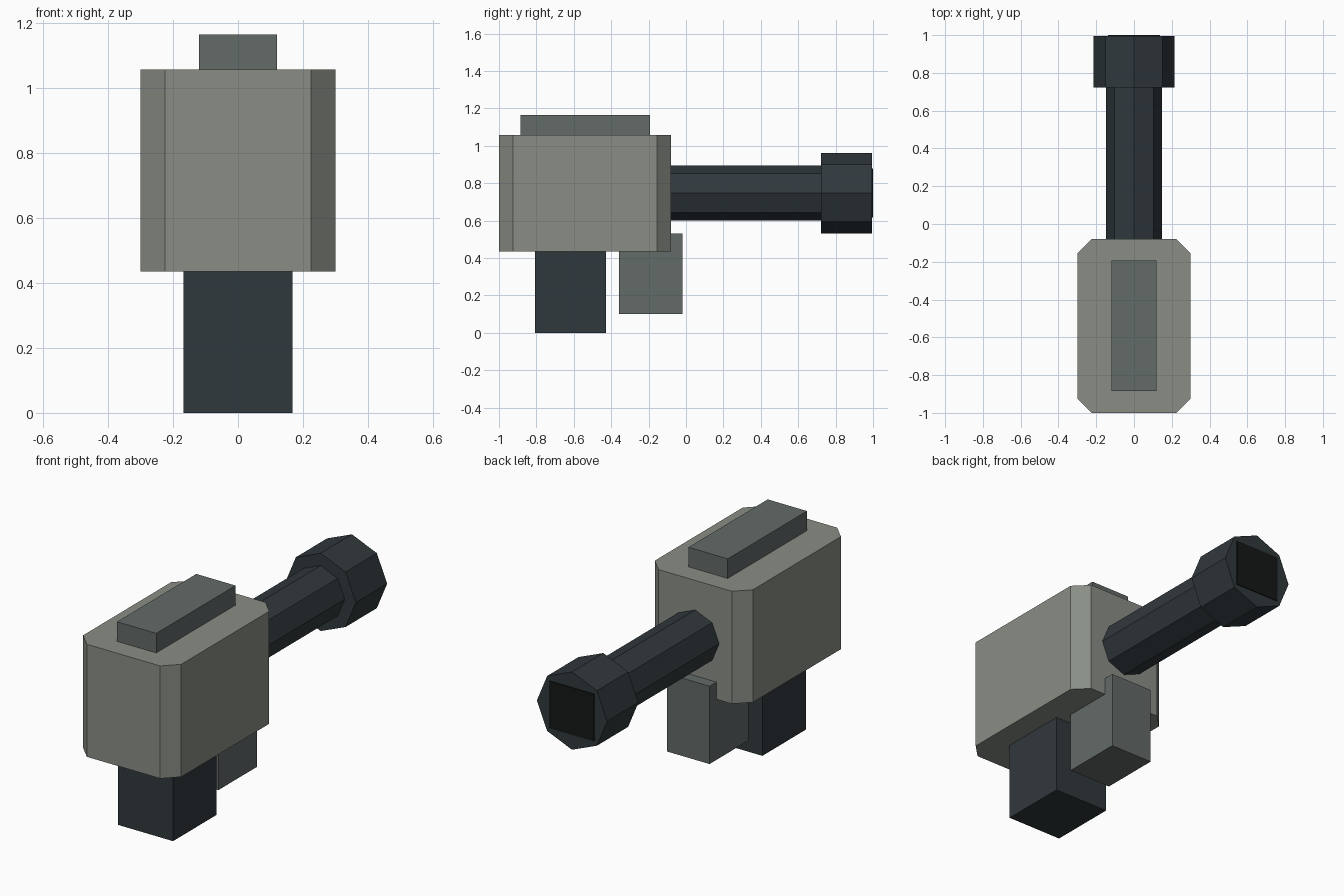
import bpy, bmesh, math
from mathutils import Matrix

if "Cube" in bpy.data.objects:
    bpy.data.objects.remove(bpy.data.objects["Cube"])


def material(name, rgb):
    m = bpy.data.materials.new(name)
    m.diffuse_color = (*rgb, 1)
    m.use_nodes = True
    m.node_tree.nodes["Principled BSDF"].inputs["Base Color"].default_value = m.diffuse_color
    return m


BODY = material("body_grey", (0.25, 0.27, 0.235))
PLATE = material("plate_grey", (0.125, 0.145, 0.14))
DARK = material("dark_steel", (0.03, 0.04, 0.045))
BLACK = material("bore_black", (0.007, 0.009, 0.009))


def finish(name, bm, mat):
    bmesh.ops.recalc_face_normals(bm, faces=bm.faces)
    mesh = bpy.data.meshes.new(name)
    bm.to_mesh(mesh)
    bm.free()
    mesh.materials.append(mat)
    obj = bpy.data.objects.new(name, mesh)
    bpy.context.collection.objects.link(obj)
    return obj


def box(name, half_x, y, z, mat, chamfer=0):
    bm = bmesh.new()
    bmesh.ops.create_cube(bm, size=1)
    for v in bm.verts:
        v.co = (v.co.x * 2 * half_x,
                y[0] + (v.co.y + 0.5) * (y[1] - y[0]),
                z[0] + (v.co.z + 0.5) * (z[1] - z[0]))
    if chamfer:
        upright = [e for e in bm.edges
                   if abs(e.verts[0].co.z - e.verts[1].co.z) > 0.01]
        bmesh.ops.bevel(bm, geom=upright, offset=chamfer, segments=1,
                        affect='EDGES', profile=0.5)
    return finish(name, bm, mat)


def tube(name, radius, y, z, mat):
    bm = bmesh.new()
    place = (Matrix.Translation((0, (y[0] + y[1]) / 2, z))
             @ Matrix.Rotation(math.pi / 2, 4, 'X'))
    bmesh.ops.create_cone(bm, cap_ends=True, segments=8, radius1=radius,
                          radius2=radius, depth=y[1] - y[0], matrix=place)
    return finish(name, bm, mat)


# Housing with chamfered upright corners, and the plate on top
box("housing", 0.30, (-1.0, -0.08), (0.435, 1.057), BODY, 0.076)
box("top_plate", 0.12, (-0.885, -0.193), (1.04, 1.165), PLATE)

# Supports below
box("rear_pedestal", 0.168, (-0.807, -0.427), (0, 0.45), DARK)
box("front_block", 0.13, (-0.358, -0.02), (0.10, 0.53), PLATE)

# Octagonal barrel, muzzle and dark bore
AXIS_Z = 0.747
tube("barrel", 0.147, (-0.12, 0.76), AXIS_Z, DARK)
tube("muzzle", 0.215, (0.722, 0.995), AXIS_Z, DARK)
box("bore", 0.137, (0.96, 1.0), (AXIS_Z - 0.13, AXIS_Z + 0.13), BLACK)
